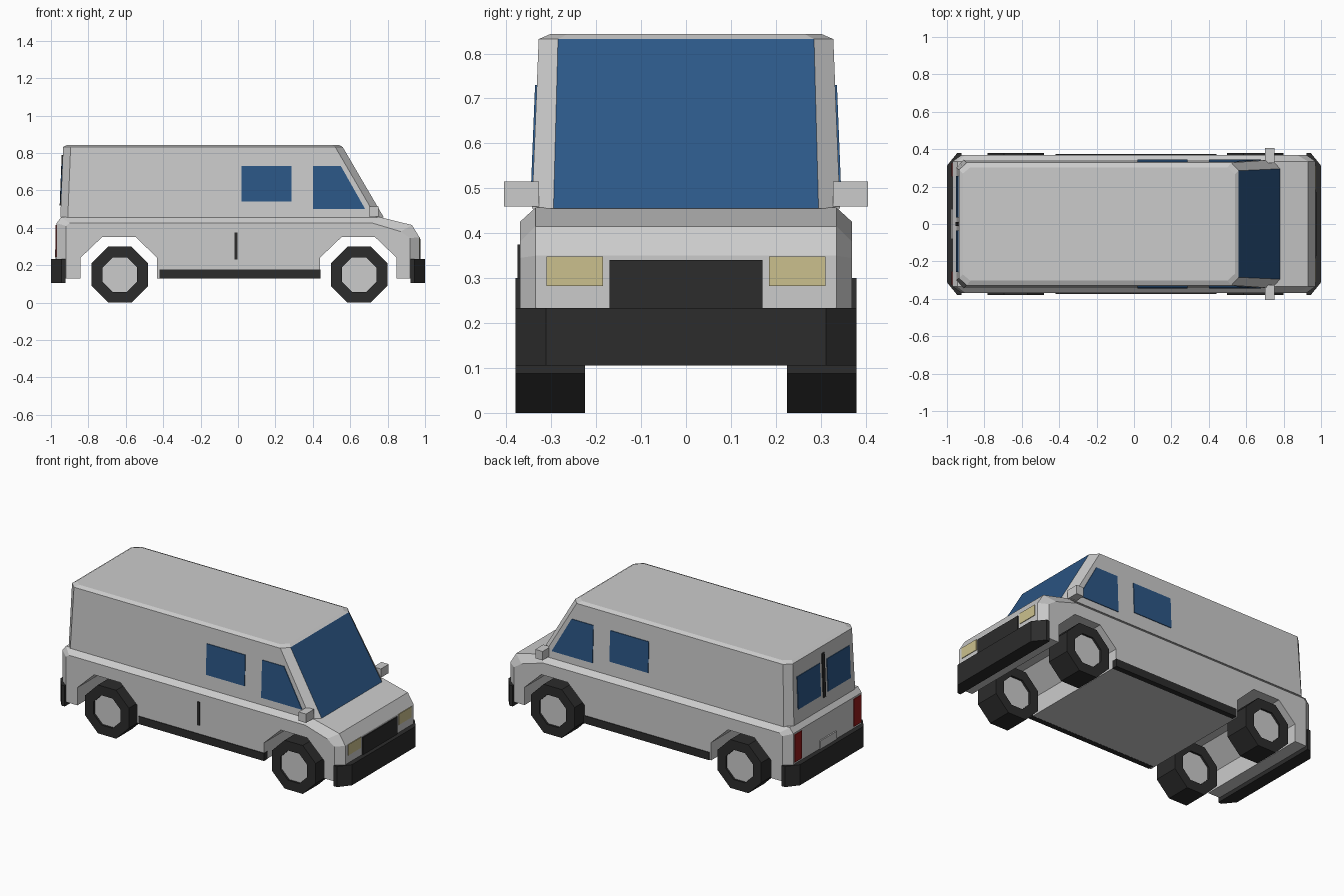
import bpy, bmesh, math
from mathutils import Vector

cube = bpy.data.objects.get("Cube")
if cube:
    bpy.data.objects.remove(cube, do_unlink=True)


def material(name, rgb):
    m = bpy.data.materials.new(name)
    m.use_nodes = True
    m.diffuse_color = (*rgb, 1)
    m.node_tree.nodes["Principled BSDF"].inputs["Base Color"].default_value = (*rgb, 1)
    return m


PAINT = material("silver_paint", (0.6, 0.6, 0.6))
BLACK = material("black_rubber", (0.025, 0.025, 0.025))
GLASS = material("blue_glass", (0.025, 0.095, 0.24))
LAMP = material("pale_yellow_lamp", (0.6, 0.53, 0.27))
RED = material("red_lamp", (0.3, 0.01, 0.01))


def finish(name, bm, *mats):
    bmesh.ops.recalc_face_normals(bm, faces=bm.faces[:])
    me = bpy.data.meshes.new(name)
    bm.to_mesh(me)
    bm.free()
    for m in mats:
        me.materials.append(m)
    ob = bpy.data.objects.new(name, me)
    bpy.context.collection.objects.link(ob)
    return ob


def loft(name, rings, *mats, paint=None):
    """Skin a stack of matching outlines and cap both ends."""
    bm = bmesh.new()
    rows = [[bm.verts.new(p) for p in ring] for ring in rings]
    n = len(rows[0])
    for a, b in zip(rows, rows[1:]):
        for i in range(n):
            j = (i + 1) % n
            bm.faces.new((a[i], a[j], b[j], b[i]))
    bm.faces.new(rows[0])
    bm.faces.new(rows[-1])
    bmesh.ops.recalc_face_normals(bm, faces=bm.faces[:])
    for f in bm.faces:
        if paint:
            f.material_index = paint(f)
    return finish(name, bm, *mats)


def box(name, x, y, z, mat):
    rings = [[(x[0], y[0], h), (x[1], y[0], h), (x[1], y[1], h), (x[0], y[1], h)] for h in z]
    return loft(name, rings, mat)


def plate(name, pts, out, mat):
    """Thin panel standing off a surface."""
    out = Vector(out)
    return loft(name, [[Vector(p) - out for p in pts], [Vector(p) + out for p in pts]], mat)


# Lower body: side outline with wheel arches, chamfered out to the flanks
ARCH = [(-.21, .13), (-.21, .24), (-.095, .35), (.085, .35), (.2, .24), (.2, .13)]
WHEELS = {"rear": -.632, "front": .648}
arches = [(cx + x, z) for cx in WHEELS.values() for x, z in ARCH]
inner = [(.97, .13), (.97, .35), (.93, .415), (.76, .457), (-.945, .457), (-.97, .425), (-.97, .13)]
outer = [(.92, .13), (.92, .345), (.87, .38), (.72, .425), (-.9, .425), (-.92, .41), (-.92, .13)]
sections = [(-.37, outer), (-.335, inner), (.335, inner), (.37, outer)]
loft("lower_body", [[(x, y, z) for x, z in pts + arches] for y, pts in sections], PAINT)


# Upper body: tapering eight-sided cabin with the windscreen as its front face
def cabin_ring(z, front, front_half, rear, rear_half, side, cut=.04):
    right = [(rear, -rear_half, z), (rear + cut, -side, z), (front - cut, -side, z), (front, -front_half, z)]
    return right + [(x, -y, z) for x, y, z in reversed(right)]


BASE, TOP = .455, .832
loft("cabin", [cabin_ring(BASE, .78, .295, -.95, .3, .343),
               cabin_ring(TOP, .56, .285, -.935, .29, .328),
               cabin_ring(.843, .54, .265, -.915, .27, .303)],
     PAINT, GLASS, paint=lambda f: int(f.normal.x > .8))


def wall(z, low, high):
    return low + (high - low) * (z - BASE) / (TOP - BASE)


# Parts found on both flanks
cab_window = [(.4, .5), (.68, .5), (.55, .73), (.4, .73)]
side_window = [(.02, .54), (.285, .54), (.285, .73), (.02, .73)]
for s, side in ((-1, "right"), (1, "left")):
    for label, pts in (("cab_window", cab_window), ("side_window", side_window)):
        plate(f"{side}_{label}", [(x, s * wall(z, .343, .328), z) for x, z in pts],
              (0, .004, 0), GLASS)
    box(f"{side}_sill", (-.42, .44), (s * .34, s * .374), (.129, .177), BLACK)
    box(f"{side}_mirror", (.7, .75), (s * .327, s * .405), (.46, .515), PAINT)
    box(f"{side}_headlight", (.965, .974), (s * .185, s * .31), (.282, .348), LAMP)
    box(f"{side}_tail_light", (-.975, -.965), (s * .255, s * .325), (.245, .415), RED)
    rear = [(y, z) for y, z in ((.035, .54), (.257, .54), (.257, .74), (.035, .74))]
    plate(f"{side}_rear_window", [(wall(z, -.95, -.935), s * y, z) for y, z in rear],
          (.004, 0, 0), GLASS)

# Grille, handles and rear step
box("grille", (.965, .976), (-.17, .17), (.225, .34), BLACK)
box("side_door_handle", (-.018, -.003), (-.375, -.365), (.23, .375), BLACK)
plate("rear_door_handle", [(wall(z, -.95, -.935), y, z) for y, z in
                           ((-.012, .52), (.012, .52), (.012, .79), (-.012, .79))],
      (.006, 0, 0), BLACK)
box("rear_step", (-.978, -.965), (-.08, .08), (.235, .285), PAINT)

# Bumpers with chamfered corners
for s, label in ((1, "front"), (-1, "rear")):
    half = [(.922, .38), (.945, .38), (1, .312)]
    outline = half + [(x, -y) for x, y in reversed(half)]
    loft(f"{label}_bumper", [[(s * x, y, z) for x, y in outline] for z in (.105, .233)], BLACK)


# Eight-sided wheels with recessed hubs
def wheel(name, cx, y0, y1):
    def ring(r, y):
        r /= math.cos(math.pi / 8)
        return [(cx + r * math.cos(a), y, .15 + r * math.sin(a))
                for a in (math.pi * (k + .5) / 4 for k in range(8))]
    d = math.copysign(.012, y1 - y0)
    loft(name, [ring(.092, y0 + d), ring(.092, y0), ring(.15, y0), ring(.15, y1),
                ring(.092, y1), ring(.092, y1 - d)],
         BLACK, PAINT, paint=lambda f: int(len(f.verts) == 8))


for label, cx in WHEELS.items():
    wheel(f"{label}_right_wheel", cx, -.225, -.38)
    wheel(f"{label}_left_wheel", cx, .225, .38)
